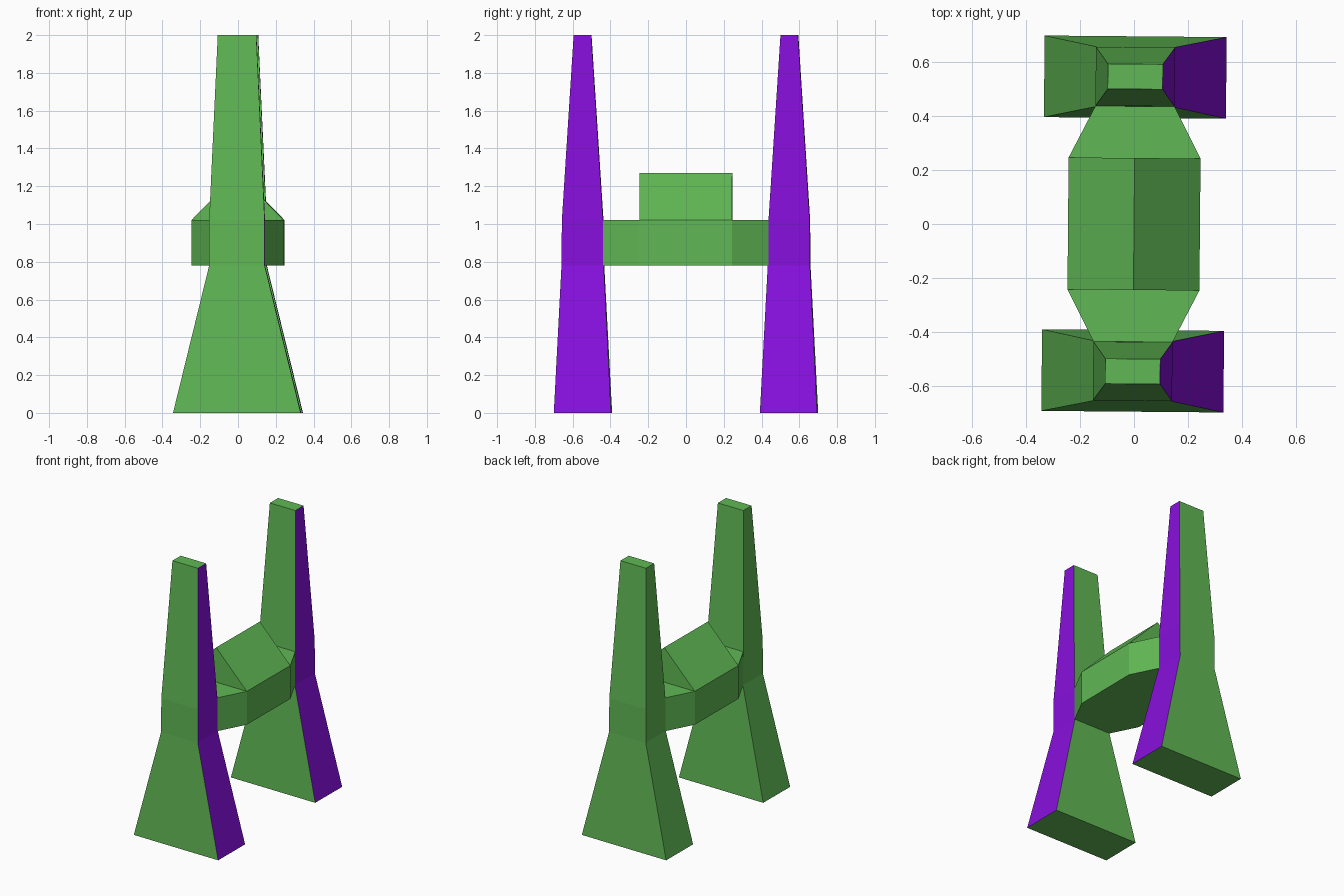
import bpy, bmesh, math
from mathutils import Matrix

if "Cube" in bpy.data.objects:
    bpy.data.objects.remove(bpy.data.objects["Cube"])

def material(name, rgb):
    m = bpy.data.materials.new(name)
    m.diffuse_color = (*rgb, 1)
    m.use_nodes = True
    m.node_tree.nodes["Principled BSDF"].inputs["Base Color"].default_value = m.diffuse_color
    return m

GREEN = material("leaf green", (0.117, 0.48, 0.089))
PURPLE = material("violet", (0.242, 0.005, 0.72))
TURN = Matrix.Rotation(math.radians(-0.5), 4, 'Z')  # whole model is turned slightly

def loft(bm, rings):
    """Skin closed rings of points, bottom to top, and cap both ends."""
    loops = [[bm.verts.new(p) for p in r] for r in rings]
    n = len(loops[0])
    for a, b in zip(loops, loops[1:]):
        for i in range(n):
            bm.faces.new((a[i], a[(i + 1) % n], b[(i + 1) % n], b[i]))
    bm.faces.new(loops[0][::-1])
    bm.faces.new(loops[-1])

def finish(bm, name, right_side_violet=False):
    bmesh.ops.recalc_face_normals(bm, faces=bm.faces)
    bm.normal_update()
    if right_side_violet:
        for f in bm.faces:
            f.material_index = int(f.normal.x > 0.7)
    bm.transform(TURN)
    me = bpy.data.meshes.new(name)
    bm.to_mesh(me)
    bm.free()
    me.materials.append(GREEN)
    me.materials.append(PURPLE)
    ob = bpy.data.objects.new(name, me)
    bpy.context.collection.objects.link(ob)

# Tapered side panels: (z, half width, inner y, outer y)
SECTIONS = [(0, 0.338, 0.394, 0.697), (0.78, 0.147, 0.434, 0.658),
            (1.02, 0.147, 0.438, 0.656), (2, 0.102, 0.501, 0.594)]
for name, s in (("front_wing", -1), ("back_wing", 1)):
    bm = bmesh.new()
    loft(bm, [[(-w, s * a, z), (w, s * a, z), (w, s * b, z), (-w, s * b, z)]
              for z, w, a, b in SECTIONS])
    finish(bm, name, True)

# Central body: box narrowing to the panels
plan = [(0.147, -0.437), (0.245, -0.245), (0.245, 0.245), (0.147, 0.437)]
plan += [(-x, y) for x, y in reversed(plan)]
bm = bmesh.new()
loft(bm, [[(x, y, z) for x, y in plan] for z in (0.78, 1.02)])
finish(bm, "hull")

# Ridged roof on the middle of the body
bm = bmesh.new()
loft(bm, [[(-0.245, y, 1.02), (0.245, y, 1.02), (0, y, 1.27)]
          for y in (-0.245, 0.245)])
finish(bm, "cabin_roof")
